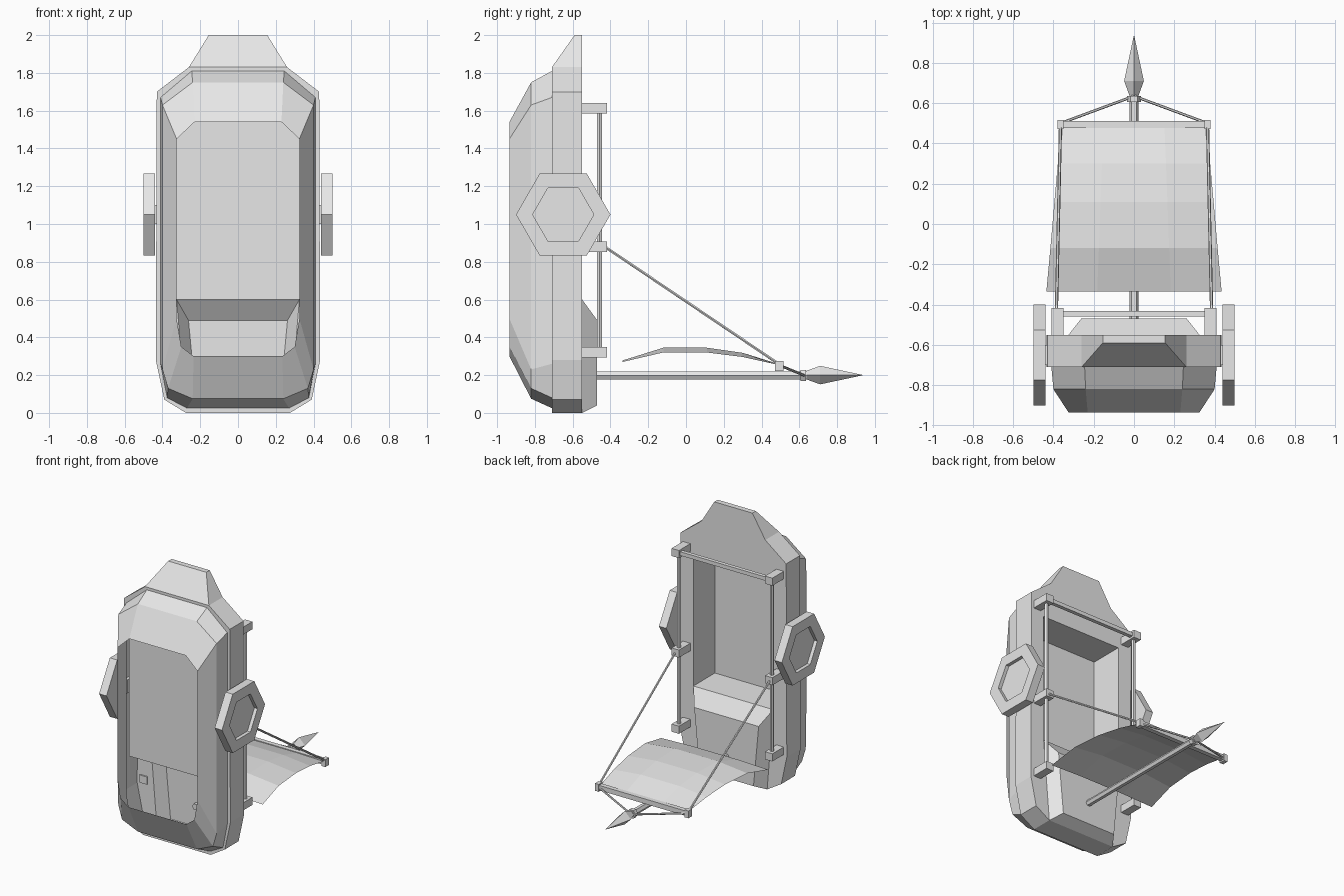
import bpy, bmesh
from math import cos, sin, pi
from mathutils import Vector

cube = bpy.data.objects.get("Cube")
if cube:
    bpy.data.objects.remove(cube, do_unlink=True)

GREY = (0.8, 0.8, 0.8, 1)
grey = bpy.data.materials.new("plain_grey")
grey.use_nodes = True
grey.diffuse_color = GREY
grey.node_tree.nodes["Principled BSDF"].inputs["Base Color"].default_value = GREY


def finish(name, bm):
    bmesh.ops.recalc_face_normals(bm, faces=bm.faces)
    mesh = bpy.data.meshes.new(name)
    bm.to_mesh(mesh)
    bm.free()
    mesh.materials.append(grey)
    obj = bpy.data.objects.new(name, mesh)
    bpy.context.collection.objects.link(obj)
    return obj


def loft(name, rings, start=False, end=False, closed=True):
    """Skin a row of equally long point rings."""
    bm = bmesh.new()
    rows = [[bm.verts.new(p) for p in ring] for ring in rings]
    n = len(rows[0])
    for a, b in zip(rows, rows[1:]):
        for i in range(n if closed else n - 1):
            j = (i + 1) % n
            bm.faces.new((a[i], a[j], b[j], b[i]))
    if start:
        bm.faces.new(rows[0])
    if end:
        bm.faces.new(rows[-1])
    return finish(name, bm)


def mirrored(y, half):
    """Full outline at depth y from its right half of (x, z) points."""
    return [(x, y, z) for x, z in half] + [(-x, y, z) for x, z in reversed(half)]


def box(name, low, high):
    (x0, y0, z0), (x1, y1, z1) = low, high
    ring = lambda z: [(x0, y0, z), (x1, y0, z), (x1, y1, z), (x0, y1, z)]
    return loft(name, [ring(z0), ring(z1)], True, True)


def rod(name, points, radii, sides, turn=0.0):
    """Faceted round bar along a straight row of points."""
    points = [Vector(p) for p in points]
    axis = (points[-1] - points[0]).normalized()
    up = Vector((0, 0, 1)) if abs(axis.z) < 0.9 else Vector((0, 1, 0))
    u = axis.cross(up).normalized()
    v = u.cross(axis)
    angles = [turn + 2 * pi * k / sides for k in range(sides)]
    rings = [[p + r * (cos(a) * u + sin(a) * v) for a in angles]
             for p, r in zip(points, radii)]
    return loft(name, rings, True, True)


# Hull shell, open at the front, and the frame plate with its rear opening
BACK, PLATE, INNER = -0.55, -0.71, -0.80
mouth = [(.23, 1.54), (.325, 1.45), (.325, .50), (.30, .35), (.235, .30)]
bulge = [(.24, 1.75), (.40, 1.63), (.40, .23), (.37, .13), (.24, .075)]
shoulder = [(.245, 1.81), (.41, 1.67), (.41, .26), (.375, .08), (.27, .025)]
outline = [(.26, 1.83), (.43, 1.70), (.435, .28), (.39, .07), (.275, 0)]
opening = [(.22, 1.55), (.325, 1.55), (.325, .60), (.30, .30), (.275, .001)]
loft("hull", [mirrored(-.935, mouth), mirrored(-.82, bulge), mirrored(PLATE, shoulder),
              mirrored(PLATE, outline), mirrored(BACK, outline), mirrored(BACK, opening)])

# Head fin on top of the plate
loft("head_fin", [
    [(-.26, PLATE, 1.83), (.26, PLATE, 1.83), (.26, BACK, 1.83), (-.26, BACK, 1.83)],
    [(-.155, -.59, 2), (.155, -.59, 2), (.155, BACK, 2), (-.155, BACK, 2)]], end=True)

# Cabin recess with a bench floor, and the hollow step below it
cabin = [(.325, 1.55), (.325, .60)]
loft("cabin", [mirrored(BACK, cabin), mirrored(INNER, cabin)], end=True)
loft("rear_step", [mirrored(BACK, [(.325, .60), (.275, 0)]),
                   mirrored(-.47, [(.262, .49), (.22, .04)])], end=True)

# Wheels, posts, brackets and ropes on both sides
for side, s in (("left", 1), ("right", -1)):
    hexagon = lambda x, r: [(s * x, -.65 + r * cos(k * pi / 3), 1.05 + r * sin(k * pi / 3))
                            for k in range(6)]
    loft(side + "_wheel", [hexagon(.44, .25), hexagon(.5, .25), hexagon(.5, .162),
                           hexagon(.475, .162)], True, True)
    box(side + "_axle", (s * .43 - .02, -.70, 1.0), (s * .43 + .02, -.60, 1.1))
    rod(side + "_post", [(s * .378, -.458, .30), (s * .378, -.458, 1.62)], [.015] * 2, 6)
    for level, z in (("lower", .32), ("middle", .88), ("upper", 1.612)):
        box(f"{side}_{level}_bracket", (s * .38 - .03, -.56, z - .028),
            (s * .38 + .03, -.418, z + .028))
    rod(side + "_stay_rope", [(s * .385, -.43, .88), (s * .365, .49, .26)], [.008] * 2, 6)
    rod(side + "_bow_rope", [(s * .365, .50, .25), (0, .635, .195)], [.007] * 2, 6)
    box(side + "_bar_end", (s * .365 - .015, .472, .222), (s * .365 + .015, .515, .276))

# Cross bars
box("top_bar", (-.36, -.46, 1.598), (.36, -.432, 1.626))
box("sail_bar", (-.36, .477, .232), (.36, .511, .268))

# Arched sail: (y, half width, crown height, edge drop)
stations = [(-.335, .435, .278, .008), (-.12, .415, .345, .025), (.11, .395, .345, .025),
            (.30, .378, .318, .022), (.48, .36, .262, .006)]
loft("sail", [[(f * w, y, z - drop * (abs(f) == 1)) for f in (-1, -.42, .42, 1)]
              for y, w, z, drop in stations], closed=False)

# Spear
rod("spear_shaft", [(0, -.50, .198), (0, .64, .198)], [.023] * 2, 6)
rod("spear_collar", [(0, .605, .198), (0, .635, .198)], [.034] * 2, 6)
rod("spear_tip", [(0, .63, .2), (0, .71, .2), (0, .935, .2)], [.02, .049, .001], 4)
